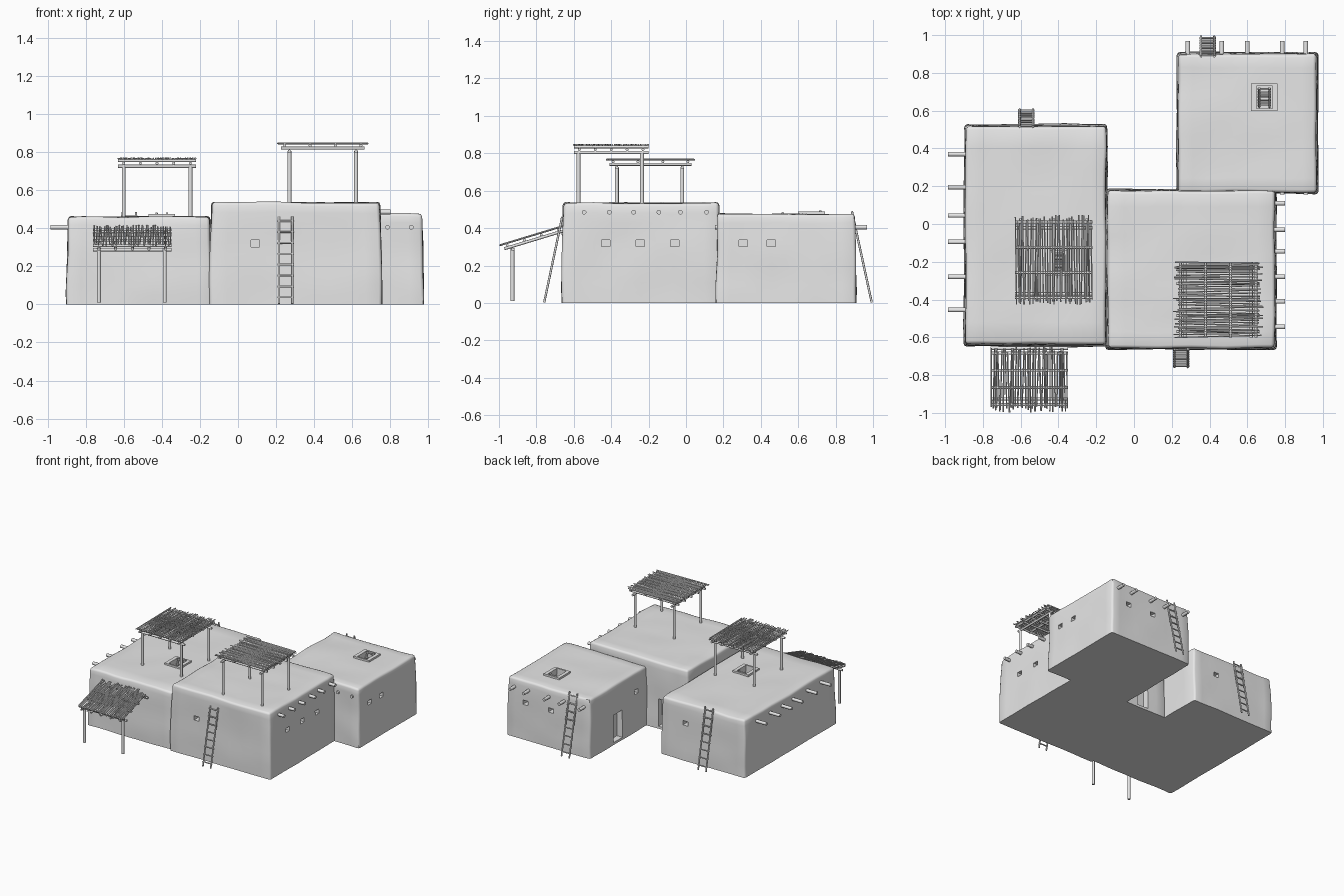
import bpy, bmesh, random
from math import pi, atan2
from mathutils import Matrix, Vector, noise

random.seed(4)
if "Cube" in bpy.data.objects:
    bpy.data.objects.remove(bpy.data.objects["Cube"])

grey = bpy.data.materials.new("plain grey")
grey.use_nodes = True
grey.diffuse_color = (0.8, 0.8, 0.8, 1)
grey.node_tree.nodes["Principled BSDF"].inputs["Base Color"].default_value = (0.8, 0.8, 0.8, 1)


def make(name, bm):
    mesh = bpy.data.meshes.new(name)
    bm.to_mesh(mesh)
    bm.free()
    mesh.materials.append(grey)
    ob = bpy.data.objects.new(name, mesh)
    bpy.context.collection.objects.link(ob)
    return ob


def activate(ob):
    bpy.ops.object.select_all(action='DESELECT')
    ob.select_set(True)
    bpy.context.view_layer.objects.active = ob


def smooth(ob, angle=0.8):
    activate(ob)
    bpy.ops.object.shade_smooth_by_angle(angle=angle)


def rod(bm, a, b, r, sides=8):
    a, b = Vector(a), Vector(b)
    d = b - a
    turn = d.to_track_quat('Z', 'Y').to_matrix().to_4x4()
    bmesh.ops.create_cone(bm, cap_ends=True, segments=sides, radius1=r, radius2=r,
                          depth=d.length, matrix=Matrix.Translation((a + b) / 2) @ turn)


def box(bm, centre, size):
    bmesh.ops.create_cube(bm, size=1, matrix=Matrix.Translation(centre) @ Matrix.Diagonal((*size, 1)))


# Adobe blocks: gently uneven walls with rounded rims and cut openings
def house(name, x0, x1, y0, y1, top, holes):
    bm = bmesh.new()
    box(bm, ((x0 + x1) / 2, (y0 + y1) / 2, top / 2), (x1 - x0, y1 - y0, top))
    bmesh.ops.subdivide_edges(bm, edges=bm.edges[:], cuts=9, use_grid_fill=True)
    mid = Vector(((x0 + x1) / 2, (y0 + y1) / 2, 0))
    for v in bm.verts:
        wobble = noise.noise_vector(v.co * 5 + Vector((x0, y1, 3)))
        h = v.co.z / top
        taper = 1 - 0.025 * h * h
        v.co.x = mid.x + (v.co.x - mid.x) * taper + wobble.x * 0.007
        v.co.y = mid.y + (v.co.y - mid.y) * taper + wobble.y * 0.007
        v.co.z += wobble.z * 0.009 * h
    rim = [e for e in bm.edges if e.calc_face_angle(0) > 1
           and max(v.co.z for v in e.verts) > 0.01]
    bmesh.ops.bevel(bm, geom=rim, offset=0.016, segments=2, affect='EDGES', profile=0.5)
    ob = make(name, bm)

    cut = bmesh.new()
    for centre, size in holes:
        box(cut, centre, size)
    cutter = make(name + "_cutter", cut)
    cutter.hide_render = True
    activate(ob)
    mod = ob.modifiers.new("openings", 'BOOLEAN')
    mod.operation = 'DIFFERENCE'
    mod.solver = 'EXACT'
    mod.object = cutter
    bpy.ops.object.modifier_apply(modifier=mod.name)
    bpy.data.objects.remove(cutter)
    smooth(ob)


WIN_X, WIN_Y = (0.09, 0.045, 0.035), (0.045, 0.09, 0.035)
HATCH = (0.085, 0.12, 0.44)

house("west_house", -0.9, -0.14, -0.65, 0.53, 0.46,
      [((-0.36, 0.52, 0.3), WIN_Y), ((-0.4, -0.2, 0.46), HATCH)])
house("middle_house", -0.15, 0.755, -0.665, 0.185, 0.535,
      [((0.09, -0.655, 0.32), WIN_Y), ((0.07, 0.18, 0.13), (0.1, 0.09, 0.22))]
      + [((0.75, y, 0.32), WIN_X) for y in (-0.43, -0.245, -0.06)])
house("east_house", 0.225, 0.975, 0.16, 0.91, 0.475,
      [((0.81, 0.9, 0.3), WIN_Y), ((0.58, 0.9, 0.3), WIN_Y), ((0.23, 0.31, 0.32), WIN_X),
       ((0.23, 0.55, 0.13), (0.09, 0.11, 0.22)), ((0.69, 0.67, 0.47), HATCH)]
      + [((0.965, y, 0.32), WIN_X) for y in (0.305, 0.455)])


# Protruding roof beams
def beams(name, ends):
    bm = bmesh.new()
    for a, b in ends:
        rod(bm, a, b, 0.0125, 10)
    smooth(make(name, bm))


beams("west_roof_beams", [((-0.985, y, 0.405), (-0.85, y, 0.405))
                          for y in (0.37, 0.195, 0.045, -0.095, -0.28, -0.455)])
beams("middle_roof_beams", [((0.68, y, 0.485), (0.8, y, 0.485))
                            for y in (0.11, -0.03, -0.145, -0.28, -0.41, -0.545)])
beams("east_roof_beams", [((x, 0.155, 0.405), (x, 0.968, 0.405))
                          for x in (0.285, 0.465, 0.6, 0.785, 0.91)])


# Ladders: two rails and evenly spaced rungs
def ladder(name, foot, head, half=0.035, rungs=8):
    bm = bmesh.new()
    foot, head = Vector(foot), Vector(head)
    for s in (-half, half):
        rod(bm, foot + Vector((s, 0, 0)), head + Vector((s, 0, 0)), 0.006)
    for i in range(rungs):
        p = foot.lerp(head, (i + 0.6) / rungs)
        side = Vector((half + 0.008, 0, 0))
        rod(bm, p - side, p + side, 0.005)
    smooth(make(name, bm))


ladder("front_ladder", (0.25, -0.758, 0.003), (0.25, -0.662, 0.46))
ladder("west_back_ladder", (-0.57, 0.607, 0.003), (-0.57, 0.515, 0.485))
ladder("east_back_ladder", (0.39, 0.993, 0.003), (0.39, 0.887, 0.49))


# Roof hatches: raised rim and a ladder going down
def hatch(name, x, y, z):
    bm = bmesh.new()
    for s in (-1, 1):
        box(bm, (x + s * 0.056, y, z), (0.028, 0.145, 0.03))
        box(bm, (x, y + s * 0.066, z), (0.084, 0.013, 0.03))
    make(name + "_rim", bm)
    ladder(name + "_ladder", (x, y - 0.05, z - 0.2), (x, y + 0.05, z + 0.02), 0.027, 7)


hatch("west_hatch", -0.4, -0.2, 0.46)
hatch("east_hatch", 0.69, 0.67, 0.475)


# Stick shade: beams, joists, cross poles and a layer of loose sticks (local x = width)
def shade(name, place, width, length, beam_at):
    bm = bmesh.new()
    w, l = width / 2, length / 2
    for y in beam_at:
        rod(bm, (-w, y, -0.038), (w, y, -0.038), 0.009)
    for i in range(5):
        x = (i / 4 - 0.5) * (width - 0.06)
        rod(bm, (x, -l + 0.02, -0.022), (x, l - 0.02, -0.022), 0.008)
    for i in range(4):
        y = (i / 3 - 0.5) * (length - 0.08)
        rod(bm, (-w, y, -0.008), (w, y, -0.008), 0.008)
    count = 32
    for i in range(count):
        x = (i / (count - 1) - 0.5) * (width - 0.01)
        lean = random.uniform(-0.006, 0.006)
        start, end = random.uniform(0, 0.035), random.uniform(0, 0.035)
        rod(bm, (x - lean, -l + start, 0.003), (x + lean, l - end, 0.003),
            random.uniform(0.0035, 0.005), 6)
    ob = make(name, bm)
    ob.matrix_world = place
    smooth(ob)


def posts(name, xs, ys, low, high):
    bm = bmesh.new()
    for x in xs:
        for y in ys:
            rod(bm, (x, y, low), (x, y, high), 0.0105, 10)
    smooth(make(name, bm))


shade("west_roof_shade", Matrix.Translation((-0.425, -0.19, 0.763)), 0.41, 0.48, (-0.18, 0.17))
posts("west_shade_posts", (-0.6, -0.25), (-0.37, -0.02), 0.43, 0.725)

shade("middle_roof_shade", Matrix.Translation((0.445, -0.4, 0.842)) @ Matrix.Rotation(pi / 2, 4, 'Z'),
      0.4, 0.48, (-0.175, 0.175))
posts("middle_shade_posts", (0.27, 0.62), (-0.575, -0.235), 0.5, 0.805)

slope = atan2(0.1, 0.33)
shade("front_awning", Matrix.Translation((-0.555, -0.822, 0.358)) @ Matrix.Rotation(slope, 4, 'X'),
      0.41, 0.365, (-0.12, 0.16))
posts("awning_posts", (-0.73, -0.385), (-0.928,), 0.01, 0.295)
